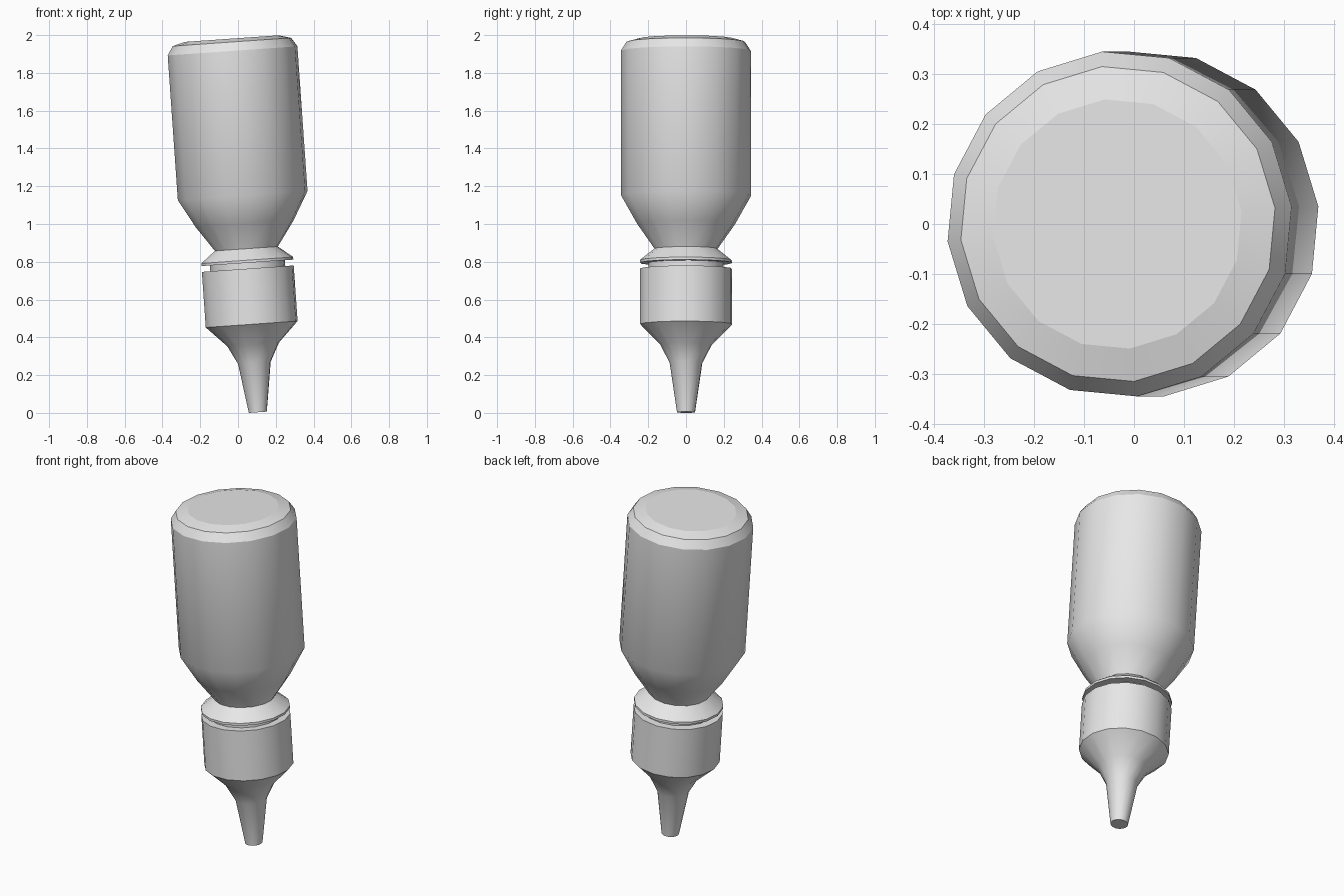
import bpy, bmesh, math
from mathutils import Matrix

if "Cube" in bpy.data.objects:
    bpy.data.objects.remove(bpy.data.objects["Cube"])

SIDES = 16
# the whole bottle stands on its nozzle, leaning slightly to -x
LEAN = (Matrix.Translation((0.105, 0, 0.0033))
        @ Matrix.Rotation(math.radians(-4), 4, 'Y')
        @ Matrix.Rotation(math.radians(5.8), 4, 'Z'))

grey = bpy.data.materials.new("plain_grey")
grey.use_nodes = True
grey.diffuse_color = (0.8, 0.8, 0.8, 1)
grey.node_tree.nodes["Principled BSDF"].inputs["Base Color"].default_value = (0.8, 0.8, 0.8, 1)


def lathe(name, profile):
    """Closed turned part from (radius, height) points, listed bottom to top."""
    bm = bmesh.new()
    rings = []
    for r, z in profile:
        angles = [2 * math.pi * i / SIDES for i in range(SIDES)]
        rings.append([bm.verts.new((r * math.cos(a), r * math.sin(a), z)) for a in angles])
    for low, high in zip(rings, rings[1:]):
        for i in range(SIDES):
            j = (i + 1) % SIDES
            bm.faces.new((low[i], low[j], high[j], high[i]))
    bm.faces.new(rings[0][::-1])
    bm.faces.new(rings[-1])
    bm.transform(LEAN)
    mesh = bpy.data.meshes.new(name)
    bm.to_mesh(mesh)
    bm.free()
    mesh.materials.append(grey)
    obj = bpy.data.objects.new(name, mesh)
    bpy.context.collection.objects.link(obj)
    bpy.ops.object.select_all(action='DESELECT')
    obj.select_set(True)
    bpy.context.view_layer.objects.active = obj
    bpy.ops.object.shade_smooth_by_angle(angle=math.radians(30))
    # keep the round end discs flat, with a crisp rim
    for poly in mesh.polygons:
        if len(poly.vertices) > 4:
            poly.use_smooth = False
    return obj


# tapered nozzle flaring into the screw cap
lathe("nozzle_cap", [(0.048, 0), (0.087, 0.262), (0.138, 0.36), (0.245, 0.467), (0.245, 0.762)])
# narrow gap between the cap and the collar
lathe("neck", [(0.20, 0.755), (0.20, 0.80)])
# sloping collar with a thin lip
lathe("collar", [(0.245, 0.793), (0.245, 0.807), (0.168, 0.868)])
# bottle body: shoulder, straight wall and rounded base
lathe("bottle_body", [(0.166, 0.86), (0.168, 0.868), (0.261, 1.0), (0.346, 1.15),
                      (0.346, 1.918), (0.316, 1.965), (0.25, 1.983)])
